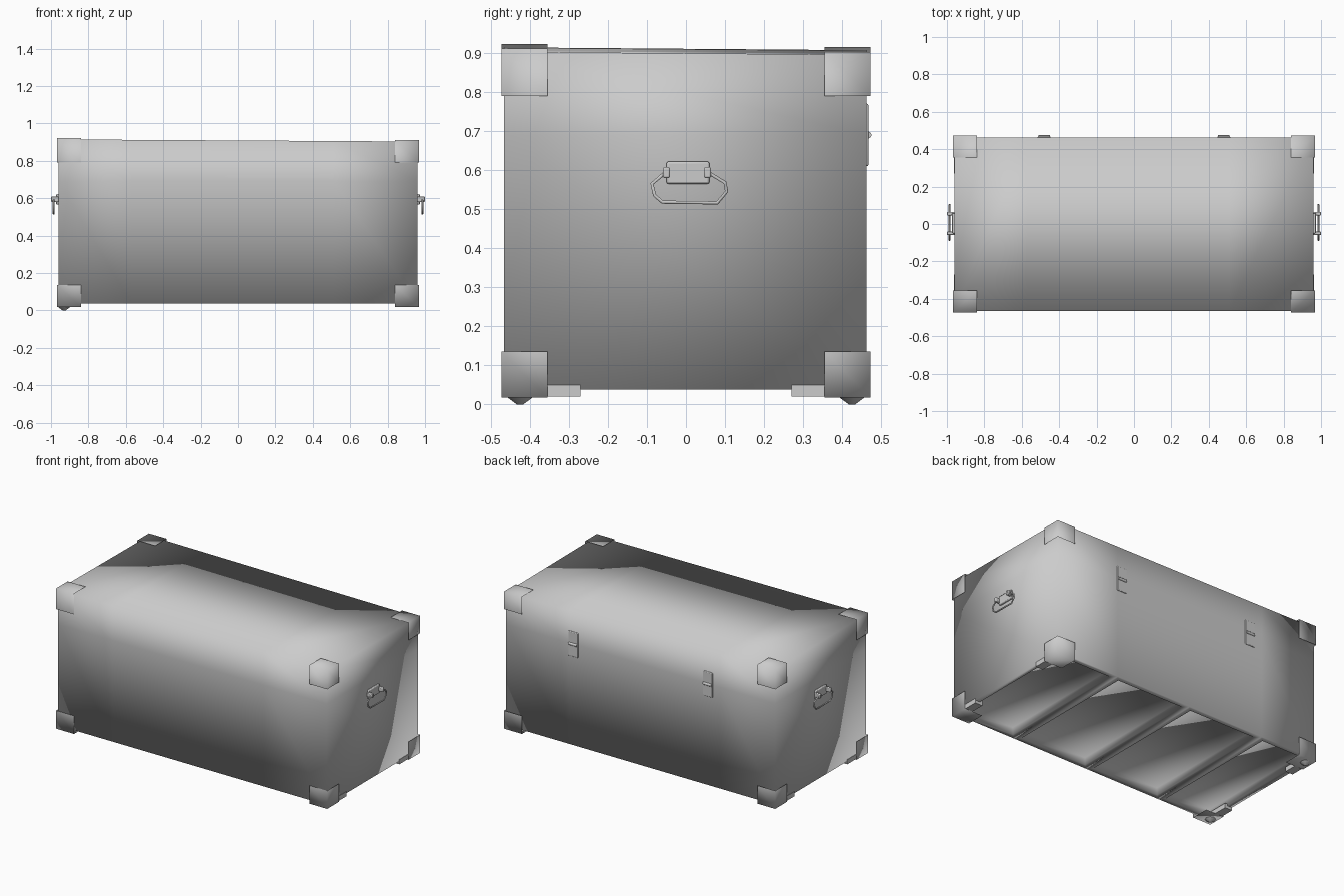
import bpy, bmesh, math
from mathutils import Vector

cube = bpy.data.objects.get("Cube")
if cube:
    bpy.data.objects.remove(cube, do_unlink=True)

grey = bpy.data.materials.new("plain_grey")
grey.use_nodes = True
grey.diffuse_color = (0.6, 0.6, 0.6, 1)
grey.node_tree.nodes["Principled BSDF"].inputs["Base Color"].default_value = (0.6, 0.6, 0.6, 1)


def finish(name, bm):
    """Turn a bmesh into a named, coloured, outward facing object."""
    bmesh.ops.recalc_face_normals(bm, faces=bm.faces)
    mesh = bpy.data.meshes.new(name)
    bm.to_mesh(mesh)
    bm.free()
    mesh.materials.append(grey)
    obj = bpy.data.objects.new(name, mesh)
    bpy.context.collection.objects.link(obj)
    return obj


def smooth(obj, angle=40):
    bpy.ops.object.select_all(action="DESELECT")
    obj.select_set(True)
    bpy.context.view_layer.objects.active = obj
    bpy.ops.object.shade_smooth_by_angle(angle=math.radians(angle))


def box_mesh(lo, hi):
    bm = bmesh.new()
    bmesh.ops.create_cube(bm, size=1)
    lo, hi = Vector(lo), Vector(hi)
    for v in bm.verts:
        v.co = (lo + hi) / 2 + Vector(a * b for a, b in zip(v.co, hi - lo))
    return bm


def box(name, lo, hi, bevel=0.0):
    obj = finish(name, box_mesh(lo, hi))
    if bevel:
        mod = obj.modifiers.new("soft_edges", "BEVEL")
        mod.width, mod.segments = bevel, 2
        smooth(obj)
    return obj


# Trunk shell: few loops, so the soft shading spreads right across its sides
bm = box_mesh((-0.96, -0.466, 0.038), (0.96, 0.462, 0.905))
cuts = [((x, 0, 0), (1, 0, 0)) for x in (-0.57, -0.03, 0.51)]
cuts.append(((0, 0, 0.69), (0, 0, 1)))
for co, no in cuts:
    bmesh.ops.bisect_plane(bm, geom=bm.verts[:] + bm.edges[:] + bm.faces[:],
                           plane_co=co, plane_no=no)
for v in bm.verts:
    if v.co.z > 0.9:
        v.co.z += -0.006 * v.co.x - 0.008 * v.co.y

# Underside: four sunken bays, leaving a rim and three battens between them
bays = [f for f in bm.faces if f.calc_center_median().z < 0.05]
bmesh.ops.inset_individual(bm, faces=bays, thickness=0.045)
bmesh.ops.inset_individual(bm, faces=bays, thickness=0.012, depth=-0.04)
smooth(finish("trunk_shell", bm), 100)


def corner_cap(name, sx, sy, sz, lo, hi):
    """Three softly shaded plates that meet at one corner of the trunk."""
    bm = box_mesh(lo, hi)
    out = Vector((sx, sy, sz))
    inner = [f for f in bm.faces if f.normal.dot(out) < 0]
    bmesh.ops.delete(bm, geom=inner, context="FACES")
    smooth(finish(name, bm), 100)


# Corner caps, pointed feet and end runners
for sx, xn in ((-1, "right"), (1, "left")):
    for sy, yn in ((-1, "front"), (1, "back")):
        x = sorted((sx * 0.84, sx * 0.968))
        y = sorted((sy * 0.355, sy * 0.473))
        top = 0.913 - 0.006 * sx - 0.004 * sy
        corner_cap(f"{yn}_{xn}_upper_cap", sx, sy, 1, (x[0], y[0], 0.79), (x[1], y[1], top))
        corner_cap(f"{yn}_{xn}_lower_cap", sx, sy, -1, (x[0], y[0], 0.018), (x[1], y[1], 0.135))
        if sx < 0:
            bm = bmesh.new()
            bmesh.ops.create_cone(bm, cap_ends=True, segments=8,
                                  radius1=0.008, radius2=0.035, depth=0.02)
            bmesh.ops.translate(bm, verts=bm.verts, vec=(sx * 0.93, sy * 0.425, 0.01))
            smooth(finish(f"{yn}_{xn}_foot", bm), 100)
        x = sorted((sx * 0.91, sx * 0.962))
        y = sorted((sy * 0.27, sy * 0.44))
        box(f"{yn}_{xn}_runner", (x[0], y[0], 0.02), (x[1], y[1], 0.05))

# End handles: mounting plate, two lugs and a hanging ring
ring = [(-0.055, 0.592), (-0.087, 0.565), (-0.08, 0.535), (-0.06, 0.518),
        (0.08, 0.516), (0.104, 0.545), (0.1, 0.568), (0.06, 0.592)]
for s, side in ((-1, "right"), (1, "left")):
    x = sorted((s * 0.955, s * 0.972))
    box(f"{side}_handle_plate", (x[0], -0.05, 0.565), (x[1], 0.06, 0.622), 0.005)
    x = sorted((s * 0.96, s * 1.0))
    for y in (-0.05, 0.055):
        box(f"{side}_handle_lug", (x[0], y - 0.009, 0.58), (x[1], y + 0.009, 0.608), 0.004)
    curve = bpy.data.curves.new(f"{side}_handle_ring", "CURVE")
    curve.dimensions = "3D"
    curve.bevel_depth, curve.bevel_resolution = 0.005, 1
    curve.use_fill_caps = True
    path = curve.splines.new("POLY")
    path.points.add(len(ring) - 1)
    for p, (y, z) in zip(path.points, ring):
        p.co = (s * 0.986, y, z, 1)
    curve.materials.append(grey)
    bpy.context.collection.objects.link(bpy.data.objects.new(curve.name, curve))

# Lid hinges on the back
for s, side in ((-1, "right"), (1, "left")):
    x = s * 0.48
    box(f"{side}_hinge_plate", (x - 0.035, 0.455, 0.61), (x + 0.035, 0.467, 0.77), 0.004)
    bm = bmesh.new()
    bmesh.ops.create_cone(bm, cap_ends=True, segments=12,
                          radius1=0.009, radius2=0.009, depth=0.06)
    for v in bm.verts:
        v.co = (x + v.co.z, 0.466 + v.co.y, 0.69 + v.co.x)
    smooth(finish(f"{side}_hinge_barrel", bm))
